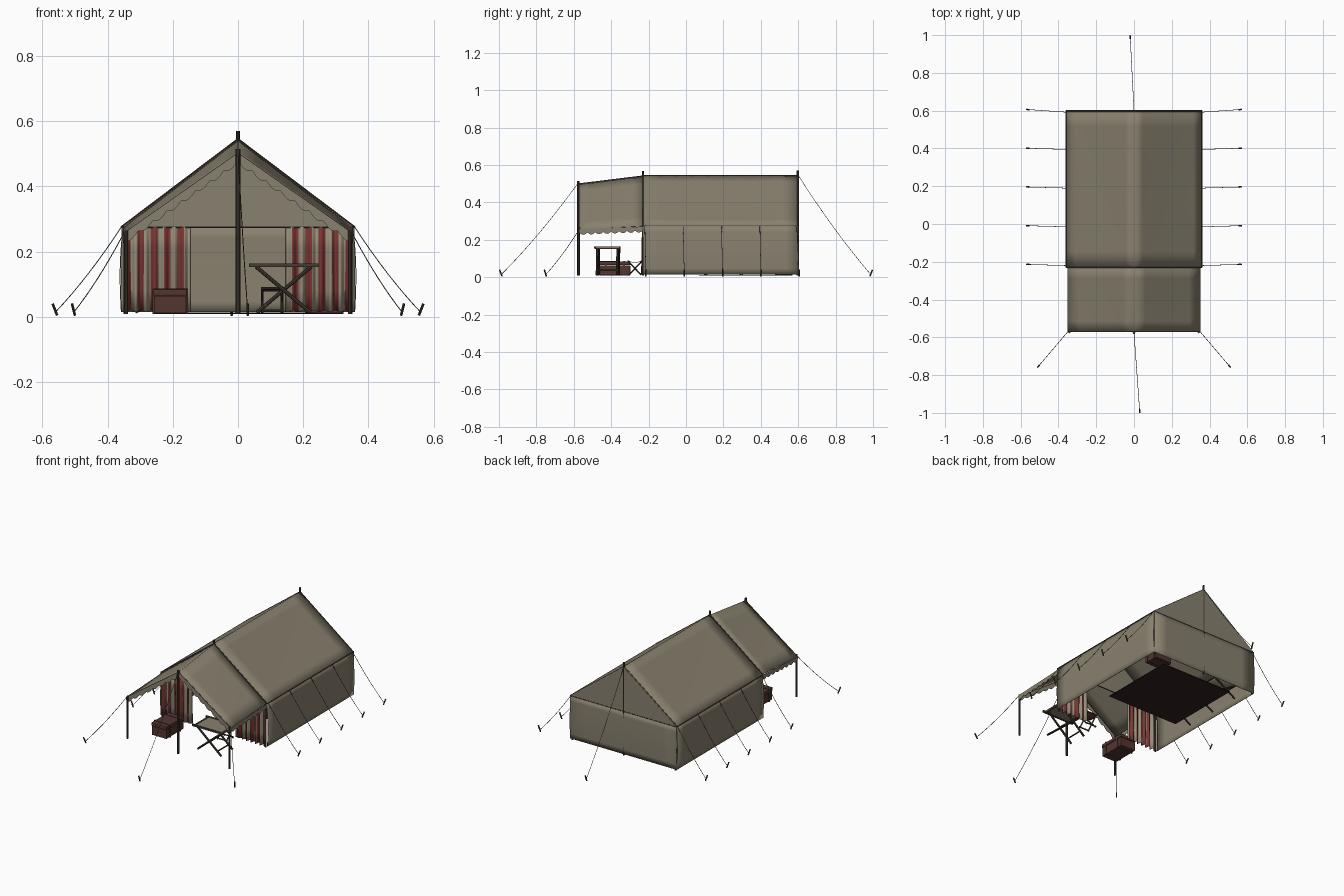
import bpy, bmesh, math
from mathutils import Vector as V

if "Cube" in bpy.data.objects:
    bpy.data.objects.remove(bpy.data.objects["Cube"])


def mat(name, c):
    m = bpy.data.materials.new(name)
    m.diffuse_color = (*c, 1)
    m.use_nodes = True
    m.node_tree.nodes["Principled BSDF"].inputs["Base Color"].default_value = m.diffuse_color
    return m


CANVAS = mat("canvas", (0.25, 0.22, 0.16))
CREAM = mat("cream_stripe", (0.30, 0.26, 0.19))
RED = mat("red_stripe", (0.19, 0.035, 0.032))
WOOD = mat("dark_wood", (0.06, 0.045, 0.032))
ROPE = mat("rope", (0.07, 0.06, 0.05))
LEATHER = mat("leather", (0.09, 0.035, 0.028))
RUG = mat("rug", (0.03, 0.015, 0.015))


def finish(name, bm, mats, thick=0):
    me = bpy.data.meshes.new(name)
    bmesh.ops.recalc_face_normals(bm, faces=bm.faces)
    bm.to_mesh(me)
    bm.free()
    ob = bpy.data.objects.new(name, me)
    bpy.context.collection.objects.link(ob)
    for m in mats if isinstance(mats, list) else [mats]:
        me.materials.append(m)
    if thick:
        s = ob.modifiers.new("thickness", 'SOLIDIFY')
        s.thickness = thick
        s.offset = 0
    return ob


def sheet(name, f, nu, nv, mats=CANVAS, thick=0.003, pick=None):
    """Cloth grid from f(u, v); pick chooses the material per column."""
    bm = bmesh.new()
    g = [[bm.verts.new(f(i / nu, j / nv)) for j in range(nv + 1)] for i in range(nu + 1)]
    for i in range(nu):
        for j in range(nv):
            fc = bm.faces.new((g[i][j], g[i + 1][j], g[i + 1][j + 1], g[i][j + 1]))
            fc.smooth = pick is not None or nv > 3
            if pick:
                fc.material_index = pick(i)
    return finish(name, bm, mats, thick)


def bar(name, a, b, r=0.005, m=WOOD, n=8):
    a, b = V(a), V(b)
    bm = bmesh.new()
    bmesh.ops.create_cone(bm, cap_ends=True, segments=n, radius1=r, radius2=r, depth=(b - a).length)
    q = V((0, 0, 1)).rotation_difference(b - a).to_matrix().to_4x4()
    bm.transform(q)
    bmesh.ops.translate(bm, verts=bm.verts, vec=(a + b) / 2)
    return finish(name, bm, m)


def box(name, lo, hi, m=WOOD, bevel=0):
    lo, hi = V(lo), V(hi)
    bm = bmesh.new()
    bmesh.ops.create_cube(bm, size=1)
    for v in bm.verts:
        v.co = V([(lo[k] + hi[k]) / 2 + v.co[k] * (hi[k] - lo[k]) for k in range(3)])
    if bevel:
        bmesh.ops.bevel(bm, geom=bm.edges[:], offset=bevel, segments=2, affect='EDGES', profile=0.5)
    return finish(name, bm, m)


def guy(name, a, b, sag=0.012):
    """Sagging rope with a leaning stake at its foot."""
    a, b = V(a), V(b)
    c = bpy.data.curves.new(name, 'CURVE')
    c.dimensions = '3D'
    c.bevel_depth = 0.0014
    c.bevel_resolution = 1
    s = c.splines.new('POLY')
    s.points.add(8)
    for i, p in enumerate(s.points):
        t = i / 8
        q = a.lerp(b, t)
        p.co = (q.x, q.y, q.z - sag * 4 * t * (1 - t), 1)
    c.materials.append(ROPE)
    bpy.context.collection.objects.link(bpy.data.objects.new(name, c))
    d = V((b.x - a.x, b.y - a.y, 0)).normalized()
    foot = V((b.x, b.y, 0.004)) - d * 0.007
    bar(name + "_stake", foot, foot + d * 0.014 + V((0, 0, 0.036)), 0.004)


FY, MY, BY = -0.57, -0.23, 0.60        # porch front, tent front, tent back
EX, EZ, RZ = 0.358, 0.275, 0.545       # eave half width, eave and ridge height
PX, PE, PR = 0.35, 0.257, 0.503        # porch front eave and ridge

for s, side in ((-1, "left"), (1, "right")):
    # roofs
    sheet(side + "_roof", lambda u, v: (s * EX * v, MY + (BY - MY) * u,
          RZ + (EZ - RZ) * v - 0.004 * math.sin(math.pi * v) * math.sin(math.pi * u)), 10, 8)
    sheet(side + "_porch_roof", lambda u, v: (s * PX * v, FY + (MY - FY) * u,
          PR + (RZ - PR) * u + v * (PE - PR + (EZ - RZ - PE + PR) * u) - 0.002), 6, 6)
    # wall, gently bulging
    sheet(side + "_wall", lambda u, v: (s * (0.353 + 0.005 * v + 0.006 * math.sin(math.pi * v)),
          MY + (BY - MY) * u, EZ - 0.26 * v), 12, 8)

    # scalloped valances
    def scallop(u, n):
        return 0.020 + 0.011 * abs(math.sin(math.pi * n * u))
    sheet(side + "_side_valance", lambda u, v: (s * (PX + 0.002), FY + (MY - FY) * u,
          PE + 0.014 * u - v * scallop(u, 8)), 64, 1, thick=0.002)
    sheet(side + "_front_valance", lambda u, v: (s * PX * u, FY - 0.002,
          PR + (PE - PR) * u - v * (scallop(u, 8) + 0.005)), 64, 1, thick=0.002)
    # striped pleated curtain
    sheet(side + "_curtain", lambda u, v: (s * (0.145 + 0.205 * u),
          MY + 0.009 * math.sin(u * math.pi * 14) * (0.5 + 0.5 * v),
          EZ - (0.258 + 0.003 * math.sin(u * 40)) * v), 80, 4, [CREAM, RED], 0.002,
          lambda i: (i // 8) % 2)
    # posts, eave rods and edge trims
    bar(side + "_porch_post", (s * 0.343, FY - 0.003, 0.008), (s * 0.343, FY - 0.003, 0.265), 0.006)
    for y, n in ((MY, "front"), (BY - 0.004, "back")):
        bar(f"{side}_{n}_corner_post", (s * 0.347, y, 0.008), (s * 0.347, y, EZ), 0.005)
        bar(f"{side}_{n}_roof_trim", (0, y, RZ), (s * EX, y, EZ), 0.003)
    bar(side + "_porch_trim", (0, FY, PR - 0.002), (s * PX, FY, PE - 0.002), 0.0025)
    bar(side + "_eave_rod", (s * EX, MY, EZ), (s * EX, BY, EZ), 0.0025)
    # side and corner guy ropes
    for k, y in enumerate((-0.22, -0.015, 0.19, 0.395, 0.60)):
        guy(f"{side}_guy_{k}", (s * EX, y - 0.008 if k == 4 else y, EZ), (s * 0.562, y + 0.006, 0.012))
    guy(side + "_porch_guy", (s * PX, FY, PE), (s * 0.505, -0.752, 0.012))

# gables: front triangle above the door, full back wall
sheet("front_gable", lambda u, v: ((2 * u - 1) * EX * (1 - v), MY, EZ + (RZ - EZ) * v), 2, 3)
sheet("back_gable", lambda u, v: ((2 * u - 1) * EX * (1 - v), BY, EZ + (RZ - EZ) * v), 2, 3)
sheet("back_wall", lambda u, v: ((2 * u - 1) * (EX + 0.001 * v),
      BY + 0.003 * math.sin(math.pi * v), EZ - 0.26 * v), 8, 8)
bar("back_crossbar", (-EX, BY, EZ), (EX, BY, EZ), 0.0028)
bar("door_rod", (-EX, MY, EZ), (EX, MY, EZ), 0.003)

# ridge poles and uprights
bar("ridge_pole", (0, MY, RZ - 0.006), (0, BY, RZ - 0.006), 0.006)
bar("porch_ridge_pole", (0, FY, PR - 0.008), (0, MY, RZ - 0.008), 0.006)
bar("porch_pole", (0, FY - 0.006, 0.008), (0, FY - 0.006, 0.515), 0.007)
bar("door_finial", (0, MY, 0.53), (0, MY, 0.568), 0.005)
bar("back_pole", (0, BY - 0.003, 0.008), (0, BY - 0.003, 0.57), 0.006)
guy("front_guy", (0, FY - 0.006, 0.505), (0.03, -0.99, 0.012), 0.02)
guy("back_guy", (0, BY, RZ), (-0.02, 0.99, 0.012), 0.02)

# folding table
box("table_top", (0.045, -0.482, 0.156), (0.235, -0.358, 0.161), CANVAS)
for y in (-0.486, -0.354):
    box("table_side_rail", (0.033, y - 0.005, 0.153), (0.247, y + 0.005, 0.164))
for x in (0.05, 0.23):
    box("table_end_rail", (x - 0.005, -0.486, 0.152), (x + 0.005, -0.354, 0.163))
for y in (-0.474, -0.366):
    bar("table_leg", (0.055, y, 0.154), (0.222, y - 0.003, 0.013), 0.006)
    bar("table_leg", (0.225, y + 0.009, 0.154), (0.058, y + 0.006, 0.013), 0.006)
for x, z in ((0.085, 0.036), (0.195, 0.036), (0.14, 0.084)):
    bar("table_stretcher", (x, -0.474, z), (x, -0.36, z), 0.004)

# folding stool
sheet("stool_seat", lambda u, v: (0.07 + 0.07 * u, -0.31 + 0.075 * v,
      0.087 - 0.008 * math.sin(math.pi * v)), 2, 8, LEATHER)
for x in (0.075, 0.135):
    bar("stool_leg", (x, -0.31, 0.087), (x, -0.24, 0.012), 0.004)
    bar("stool_leg", (x, -0.235, 0.087), (x, -0.305, 0.012), 0.004)
for y, z in ((-0.31, 0.087), (-0.235, 0.087), (-0.303, 0.018), (-0.242, 0.018)):
    bar("stool_rail", (0.07, y, z), (0.14, y, z), 0.004)


# trunks: body, lid and straps
def trunk(name, x0, x1, y0, y1, h):
    box(name + "_body", (x0, y0, 0.01), (x1, y1, h * 0.75), LEATHER, 0.003)
    box(name + "_lid", (x0 - 0.002, y0 - 0.002, h * 0.76), (x1 + 0.002, y1 + 0.002, h), LEATHER, 0.004)
    for t in (0.2, 0.8):
        y = y0 + (y1 - y0) * t
        box(name + "_strap", (x0 - 0.004, y - 0.005, 0.009), (x1 + 0.004, y + 0.005, h + 0.002))


trunk("porch_trunk", -0.258, -0.158, -0.462, -0.298, 0.085)
trunk("inner_trunk", 0.21, 0.32, 0.48, 0.57, 0.09)

# rug with rounded corners
rug = box("rug", (-0.24, 0.07, 0.009), (0.24, 0.54, 0.013), RUG)
bv = rug.modifiers.new("round_corners", 'BEVEL')
bv.width = 0.002

# camp bed along the left wall
sheet("bed_canvas", lambda u, v: (-0.32 + 0.15 * u, 0.06 + 0.46 * v,
      0.1 - 0.01 * math.sin(math.pi * u)), 8, 4, CANVAS)
for x in (-0.32, -0.17):
    bar("bed_rail", (x, 0.05, 0.1), (x, 0.53, 0.1), 0.005)
for y in (0.1, 0.29, 0.48):
    bar("bed_leg", (-0.32, y, 0.1), (-0.175, y, 0.014), 0.005)
    bar("bed_leg", (-0.17, y + 0.01, 0.1), (-0.315, y + 0.01, 0.014), 0.005)
